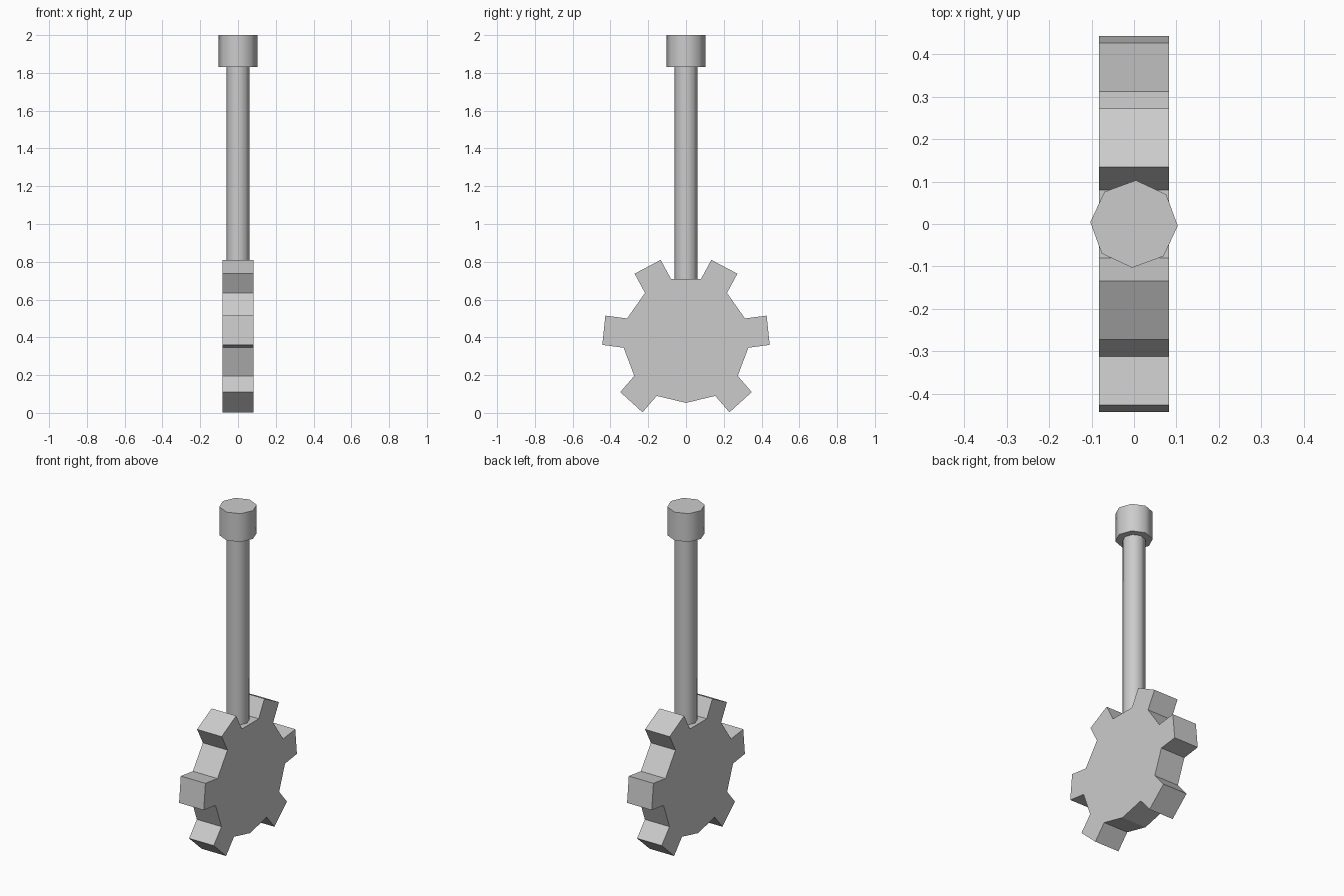
import bpy, bmesh, math

if "Cube" in bpy.data.objects:
    bpy.data.objects.remove(bpy.data.objects["Cube"])

# Toothed head: half outline in (y, z), mirrored, extruded along x
half = [(0.08, 0.71), (0.134, 0.81), (0.272, 0.737), (0.217, 0.635),
        (0.312, 0.50), (0.427, 0.515), (0.443, 0.36), (0.33, 0.345),
        (0.274, 0.196), (0.348, 0.11), (0.23, 0.003), (0.155, 0.09)]
outline = half + [(0.0, 0.053)] + [(-y, z) for y, z in reversed(half)]
T = 0.082

bm = bmesh.new()
face = bm.faces.new([bm.verts.new((-T, y, z)) for y, z in outline])
res = bmesh.ops.extrude_face_region(bm, geom=[face])
bmesh.ops.translate(bm, vec=(2 * T, 0, 0),
                    verts=[v for v in res["geom"] if isinstance(v, bmesh.types.BMVert)])
bmesh.ops.recalc_face_normals(bm, faces=bm.faces)
mesh = bpy.data.meshes.new("toothed_head")
bm.to_mesh(mesh)
bm.free()
bpy.context.collection.objects.link(bpy.data.objects.new("toothed_head", mesh))


# Eight-sided smooth-shaded rods
def rod(name, radius, z0, z1):
    bpy.ops.mesh.primitive_cylinder_add(vertices=8, radius=radius, depth=z1 - z0,
                                        location=(0, 0, (z0 + z1) / 2),
                                        rotation=(0, 0, math.radians(-2.5)))
    bpy.context.object.name = name
    bpy.ops.object.shade_smooth_by_angle(angle=math.radians(60))


rod("handle", 0.062, 0.705, 1.83)
rod("pommel", 0.103, 1.83, 2.0)
